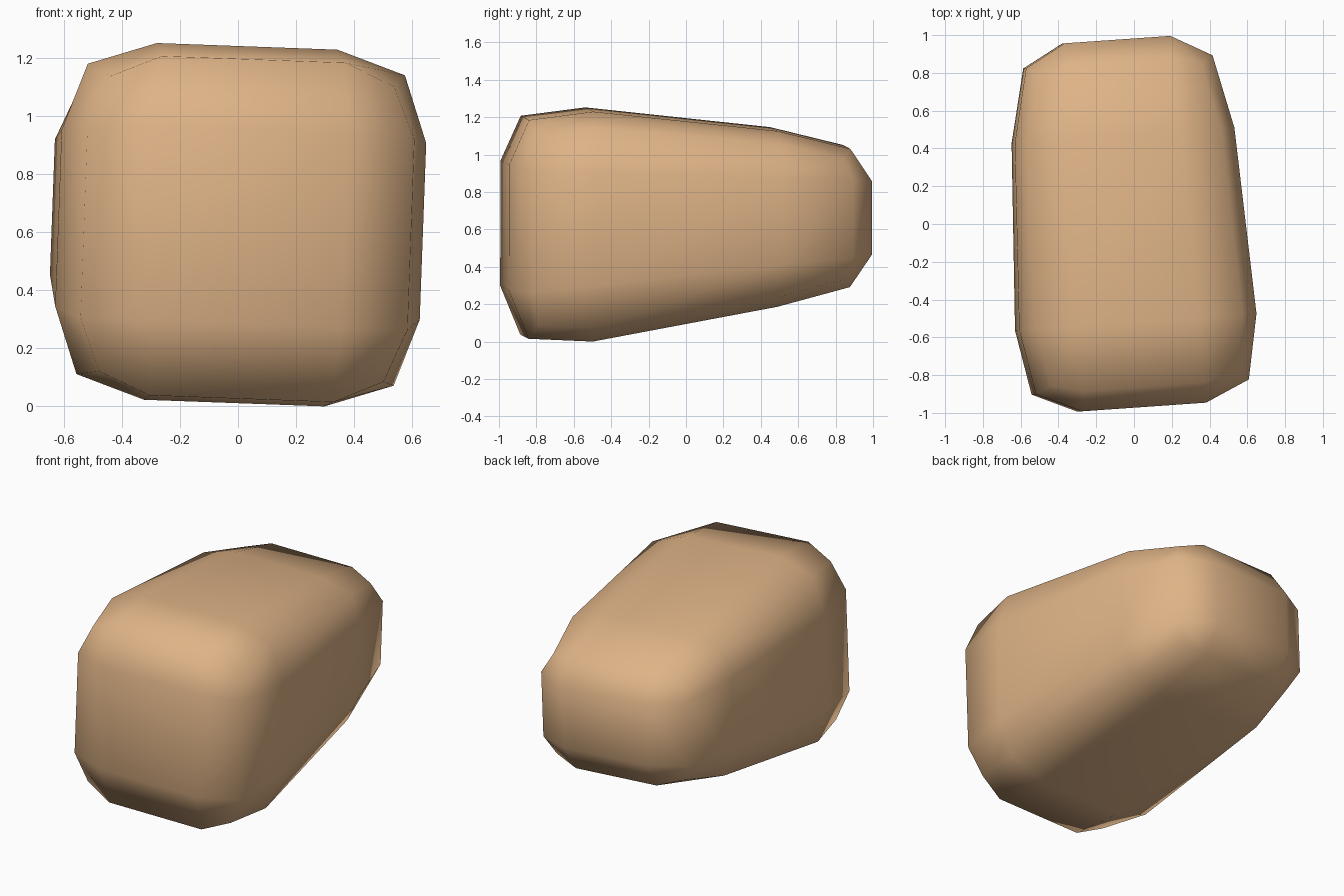
import bpy, bmesh
from math import radians
from mathutils import Matrix, Vector

if "Cube" in bpy.data.objects:
    bpy.data.objects.remove(bpy.data.objects["Cube"])

# Cross-section rings, front to back:
# y, centre z, half width, half height, flat fraction, corner fraction, corner pull along y
RINGS = [
    (-0.865, 0.615, 0.565, 0.585, 0.560, 0.87, 0.04),
    (-0.520, 0.630, 0.630, 0.615, 0.495, 0.87, 0.00),
    (0.470, 0.670, 0.583, 0.470, 0.495, 0.87, 0.00),
    (0.860, 0.675, 0.495, 0.370, 0.560, 0.87, -0.04),
]
# Flat ends: y, centre z, half width, half height
CAPS = {0: (-0.972, 0.625, 0.33, 0.335), 3: (0.978, 0.675, 0.28, 0.195)}
MID_Z = 0.63


def point(i, j, k):
    """Position of lattice point (x index, layer, z index) on the rounded block."""
    sx, sz = (1 if i > 1 else -1), (1 if k > 1 else -1)
    outer_x, outer_z = i in (0, 3), k in (0, 3)
    if not outer_x and not outer_z:
        y, cz, hx, hz = CAPS[j]
        return Vector((sx * hx, y, cz - MID_Z + sz * hz))
    y, cz, hx, hz, flat, corner, pull = RINGS[j]
    if outer_x and outer_z:
        fx = fz = corner
        y += pull
    else:
        fx, fz = (1, flat) if outer_x else (flat, 1)
    return Vector((sx * hx * fx, y, cz - MID_Z + sz * hz * fz))


# Rounded block: the shell of a 4 x 4 x 4 lattice, slightly turned and tilted
bm = bmesh.new()
turn = Matrix.Rotation(radians(4), 4, 'Z') @ Matrix.Rotation(radians(2.1), 4, 'Y')
place = Matrix.Translation((-0.027, 0, MID_Z)) @ turn
verts = {}
for i in range(4):
    for j in range(4):
        for k in range(4):
            if {i, j, k} & {0, 3}:
                verts[i, j, k] = bm.verts.new(place @ point(i, j, k))

for axis in range(3):
    for side in (0, 3):
        for a in range(3):
            for b in range(3):
                quad = []
                for u, v in ((a, b), (a + 1, b), (a + 1, b + 1), (a, b + 1)):
                    key = [u, v]
                    key.insert(axis, side)
                    quad.append(verts[tuple(key)])
                bm.faces.new(quad).smooth = True
bmesh.ops.recalc_face_normals(bm, faces=bm.faces)

# Stand it on the ground
low = min(v.co.z for v in bm.verts)
bmesh.ops.translate(bm, verts=bm.verts, vec=(0, 0, -low))

mesh = bpy.data.meshes.new("rounded_block")
bm.to_mesh(mesh)
bm.free()
block = bpy.data.objects.new("rounded_block", mesh)
bpy.context.collection.objects.link(block)

tan = bpy.data.materials.new("tan")
tan.diffuse_color = (0.73, 0.45, 0.24, 1)
tan.use_nodes = True
tan.node_tree.nodes["Principled BSDF"].inputs["Base Color"].default_value = tan.diffuse_color
mesh.materials.append(tan)
